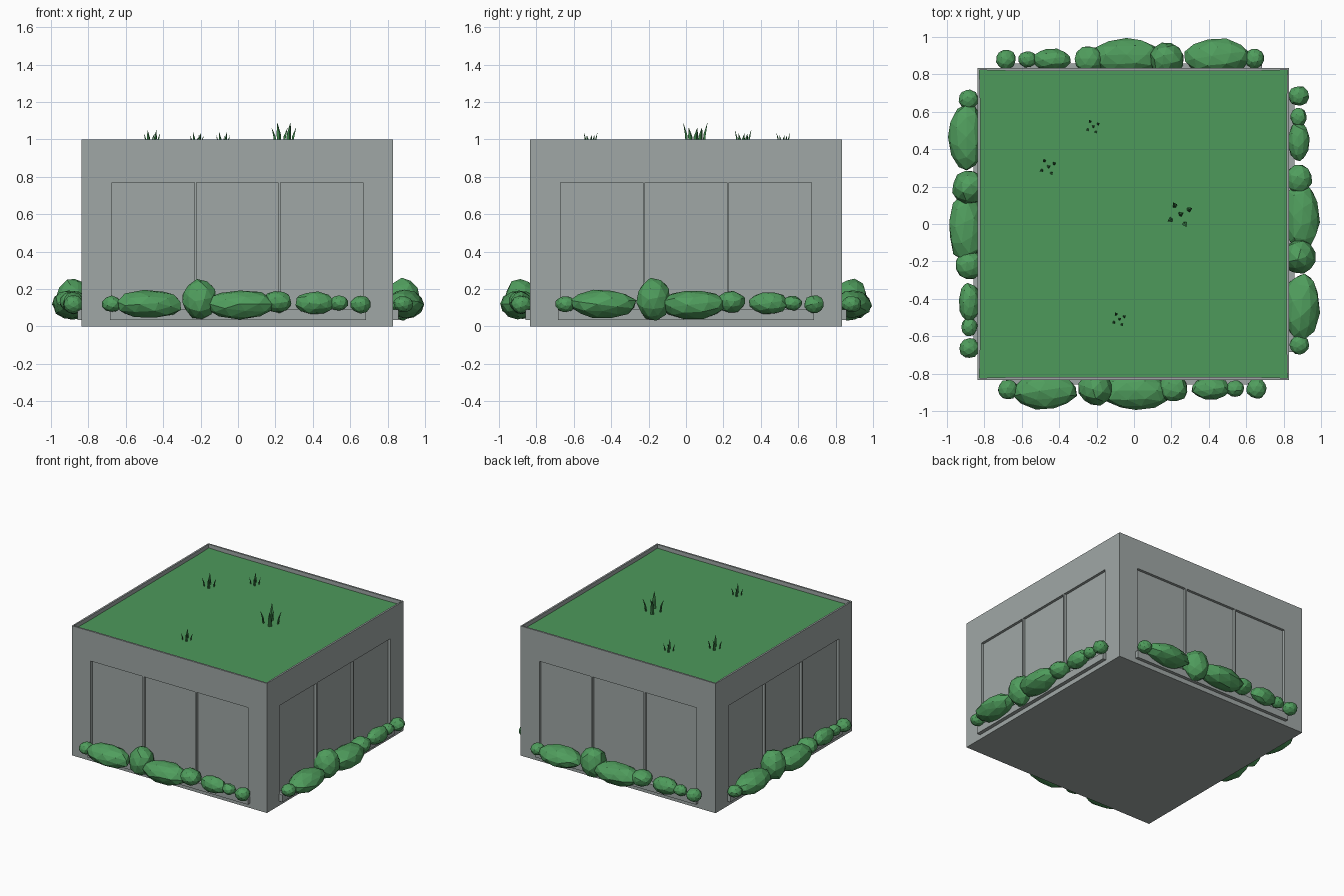
import bpy, bmesh, math, random
from mathutils import Vector, Matrix

if "Cube" in bpy.data.objects:
    bpy.data.objects.remove(bpy.data.objects["Cube"], do_unlink=True)
random.seed(4)


def material(name, rgb):
    m = bpy.data.materials.new(name)
    m.use_nodes = True
    m.diffuse_color = (*rgb, 1)
    m.node_tree.nodes["Principled BSDF"].inputs["Base Color"].default_value = (*rgb, 1)
    return m


CONCRETE = material("concrete grey", (0.35, 0.39, 0.38))
LAWN = material("lawn green", (0.075, 0.32, 0.105))
LEAF = material("leaf green", (0.08, 0.34, 0.11))
BLADE = material("blade green", (0.045, 0.22, 0.065))


def finish(name, bm, *mats):
    mesh = bpy.data.meshes.new(name)
    bm.to_mesh(mesh)
    bm.free()
    for m in mats:
        mesh.materials.append(m)
    obj = bpy.data.objects.new(name, mesh)
    bpy.context.collection.objects.link(obj)
    return obj


def box(bm, lo, hi):
    lo, hi = Vector(lo), Vector(hi)
    mat = Matrix.Translation((lo + hi) / 2) @ Matrix.Diagonal((*(hi - lo), 1))
    return bmesh.ops.create_cube(bm, size=1, matrix=mat)


# Main block: sunken wall panels and a lawn set below a thin rim
HALF, PANEL_TOP, PANEL_LOW = 0.833, 0.77, 0.04
CUTS = (-0.672, -0.23, -0.218, 0.218, 0.23, 0.672)
bm = bmesh.new()
box(bm, (-HALF, -HALF, 0), (HALF, HALF, 1))


def cut(point, normal):
    geom = bm.verts[:] + bm.edges[:] + bm.faces[:]
    bmesh.ops.bisect_plane(bm, geom=geom, plane_co=point, plane_no=normal)


for z in (PANEL_LOW, PANEL_TOP):
    cut((0, 0, z), (0, 0, 1))
for u in CUTS:
    cut((u, 0, 0), (1, 0, 0))
    cut((0, u, 0), (0, 1, 0))
bm.normal_update()


def is_panel(f):
    c = f.calc_center_median()
    u = c.x if abs(f.normal.y) > 0.5 else c.y
    return (abs(f.normal.z) < 0.5 and PANEL_LOW < c.z < PANEL_TOP
            and any(a < u < b for a, b in zip(CUTS[::2], CUTS[1::2])))


panels = [f for f in bm.faces if is_panel(f)]
bmesh.ops.inset_individual(bm, faces=panels, thickness=0, depth=-0.02)
top = [f for f in bm.faces if f.normal.z > 0.9 and f.calc_center_median().z > 0.99]
bmesh.ops.inset_region(bm, faces=top, thickness=0.014)
bmesh.ops.inset_region(bm, faces=top, thickness=0, depth=-0.03)
for f in top:
    f.material_index = 1
block = finish("planter_block", bm, CONCRETE, LAWN)
block.location.x = -0.003

# Shrubs on one side: along, out from centre, height, then the three half sizes
SHRUBS = [
    (-0.66, 0.885, 0.12, 0.055, 0.055, 0.045),
    (-0.46, 0.895, 0.12, 0.185, 0.098, 0.078),
    (-0.19, 0.88, 0.145, 0.095, 0.095, 0.115),
    (0.025, 0.895, 0.118, 0.19, 0.1, 0.08),
    (0.225, 0.88, 0.132, 0.08, 0.075, 0.06),
    (0.425, 0.88, 0.125, 0.11, 0.06, 0.062),
    (0.555, 0.88, 0.125, 0.052, 0.045, 0.042),
    (0.67, 0.88, 0.118, 0.056, 0.056, 0.05),
]


def shrub_row(name, turn, shift):
    bm = bmesh.new()
    for u, out, z, a, b, c in SHRUBS:
        new = bmesh.ops.create_icosphere(bm, subdivisions=2, radius=1)["verts"]
        spin = Matrix.Rotation(random.uniform(0, 6), 3, 'X')
        for v in new:
            p = spin @ v.co * random.uniform(0.92, 1.03)
            v.co = (u + shift + p.x * a, -out + p.y * b, z + p.z * c)
    bm.transform(turn)
    finish(name, bm, LEAF)


# Ledge and shrub row on each of the four sides
SIDES = (("front", -0.015), ("left", 0.015), ("back", 0.015), ("right", -0.005))
for i, (side, shift) in enumerate(SIDES):
    turn = Matrix.Rotation(i * math.pi / 2, 4, 'Z')
    bm = bmesh.new()
    box(bm, (-0.685, -HALF - 0.025, 0.035), (0.685, -HALF + 0.03, 0.09))
    bm.transform(turn)
    finish(side + "_ledge", bm, CONCRETE)
    shrub_row(side + "_shrubs", turn, shift)


# Grass tufts: five curved tapering blades each
def tuft(name, x, y, size):
    bm = bmesh.new()
    for k in range(5):
        ang = k * math.tau / 4 + 0.5
        spread = 0 if k == 4 else 0.032
        base = Vector((math.cos(ang), math.sin(ang), 0)) * spread
        lean = Vector((math.cos(ang), math.sin(ang), 0)) * 0.014
        tall = 0.075 if k % 2 else 0.058
        rings = []
        for t, r in ((0, 0.008), (0.5, 0.008), (1, 0.0008)):
            mid = base + lean * t * t + Vector((0, 0, tall * t))
            rings.append([bm.verts.new(mid + Vector((math.cos(ang + s) * r * w,
                                                     math.sin(ang + s) * r * w, 0)))
                          for s, w in ((0, 0.5), (math.pi / 2, 1),
                                       (math.pi, 0.5), (-math.pi / 2, 1))])
        for lo, hi in zip(rings, rings[1:]):
            for j in range(4):
                n = (j + 1) % 4
                bm.faces.new((lo[j], lo[n], hi[n], hi[j]))
        bm.faces.new(rings[-1])
    obj = finish(name, bm, BLADE)
    obj.location = (x, y, 0.969)
    obj.scale = (size, size, size)


tuft("grass_tuft_large", 0.245, 0.05, 1.6)
tuft("grass_tuft_left", -0.46, 0.305, 1.08)
tuft("grass_tuft_back", -0.22, 0.52, 0.9)
tuft("grass_tuft_front", -0.08, -0.51, 0.9)
